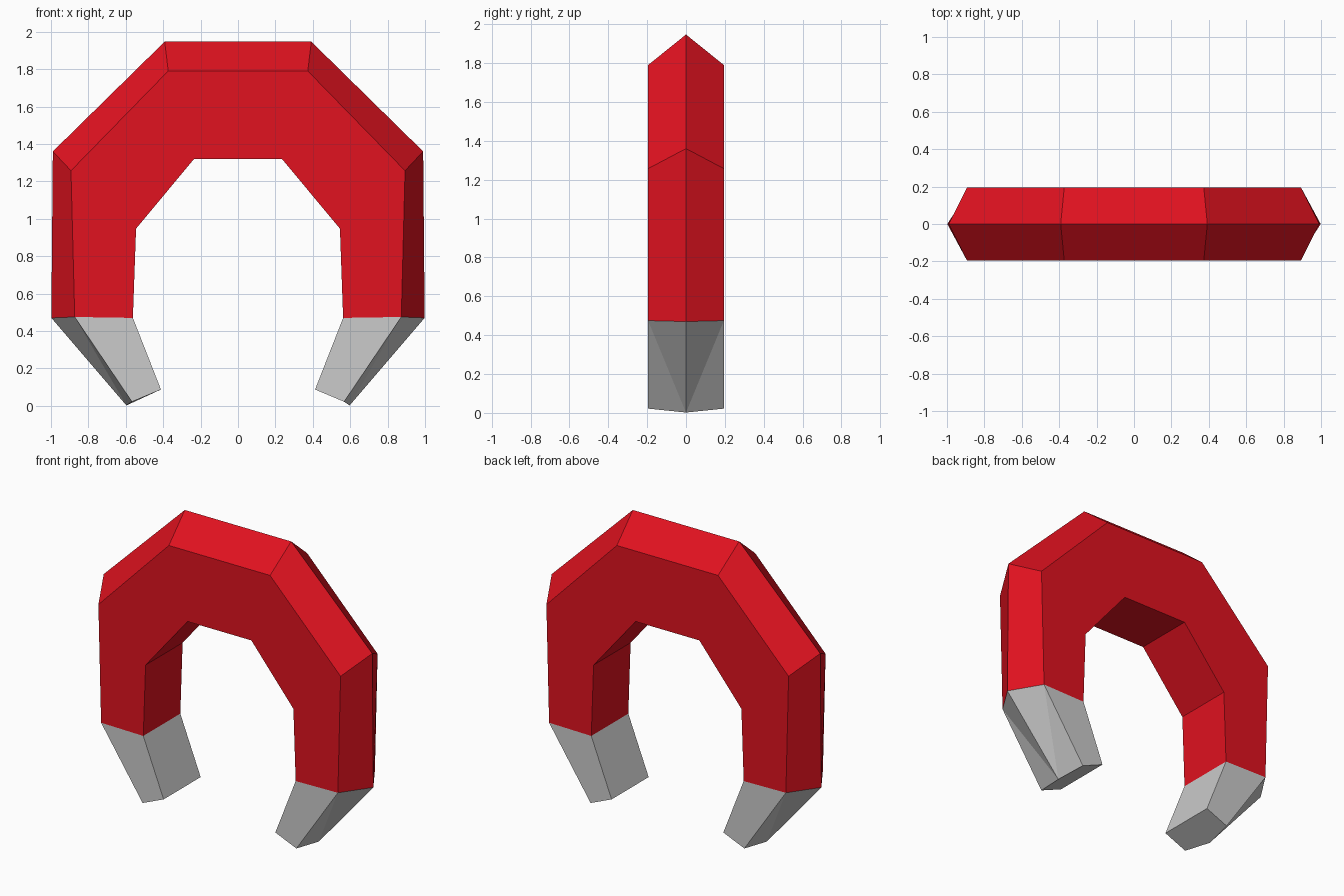
import bpy
import bmesh

if "Cube" in bpy.data.objects:
    bpy.data.objects.remove(bpy.data.objects["Cube"])

HALF_DEPTH = 0.195

# Cross-section stations on the right half: (inner, side, ridge) as (x, z)
TIP_END = ((0.412, 0.087), (0.567, 0.022), (0.597, 0.002))
JOINT = ((0.562, 0.47), (0.873, 0.475), (0.998, 0.47))
SHOULDER = ((0.545, 0.947), (0.893, 1.257), (0.99, 1.36))
CROWN = ((0.235, 1.32), (0.373, 1.79), (0.392, 1.947))


def mirrored(station):
    return tuple((-x, z) for x, z in station)


def sweep(name, stations, cap_start=False, split_ridge=False):
    """Skin a five-sided section (flat inside, ridged outside) through stations."""
    bm = bmesh.new()
    rings = []
    for inner, side, ridge in stations:
        section = [(inner, -1), (side, -1), (ridge, 0), (side, 1), (inner, 1)]
        rings.append([bm.verts.new((x, s * HALF_DEPTH, z)) for (x, z), s in section])
    for a, b in zip(rings, rings[1:]):
        for i in range(5):
            j = (i + 1) % 5
            if split_ridge and i == 1:        # fold from joint side to tip ridge
                bm.faces.new((a[i], a[j], b[i]))
                bm.faces.new((a[j], b[j], b[i]))
            elif split_ridge and i == 2:
                bm.faces.new((a[i], a[j], b[j]))
                bm.faces.new((a[i], b[j], b[i]))
            else:
                bm.faces.new((a[i], a[j], b[j], b[i]))
    if cap_start:
        bm.faces.new(rings[0][::-1])
    bmesh.ops.recalc_face_normals(bm, faces=bm.faces)
    # Open tubes: make sure the first front face looks towards -y
    bm.normal_update()
    bm.faces.ensure_lookup_table()
    if bm.faces[0].normal.y > 0:
        bmesh.ops.reverse_faces(bm, faces=bm.faces)
    mesh = bpy.data.meshes.new(name)
    bm.to_mesh(mesh)
    bm.free()
    obj = bpy.data.objects.new(name, mesh)
    bpy.context.collection.objects.link(obj)
    return obj


# Red horseshoe body
red = bpy.data.materials.new("red_paint")
red.diffuse_color = (0.75, 0.006, 0.014, 1)
red.use_nodes = True
red.node_tree.nodes["Principled BSDF"].inputs["Base Color"].default_value = red.diffuse_color
right_side = (JOINT, SHOULDER, CROWN)
left_side = tuple(mirrored(s) for s in reversed(right_side))
body = sweep("magnet_body", right_side + left_side)
body.data.materials.append(red)

# Bare grey pole tips, bent inwards
for label, flip in (("right", False), ("left", True)):
    pair = [mirrored(s) if flip else s for s in (TIP_END, JOINT)]
    sweep(f"pole_tip_{label}", pair, cap_start=True, split_ridge=True)
